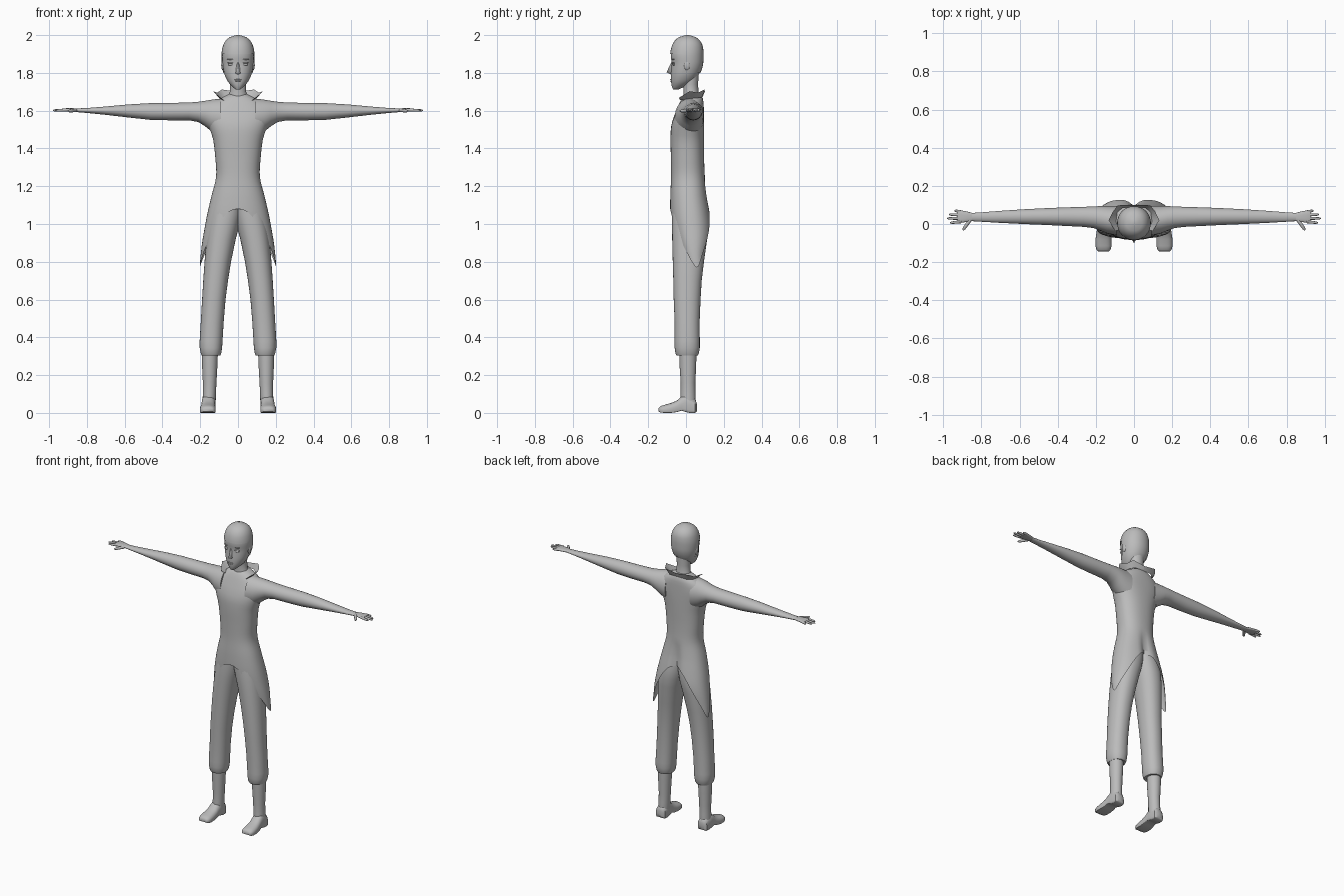
import bpy, bmesh, math
from mathutils import Vector

grey = bpy.data.materials.new("plain grey")
grey.diffuse_color = (0.5, 0.5, 0.5, 1)
N = 32


def make(name, verts, faces, mirror=False, angle=50):
    """Mesh object with clean normals, smooth shading and optional mirroring."""
    bm = bmesh.new()
    vs = [bm.verts.new(v) for v in verts]
    for f in faces:
        bm.faces.new([vs[i] for i in f])
    bmesh.ops.remove_doubles(bm, verts=bm.verts, dist=0.0002)
    bmesh.ops.recalc_face_normals(bm, faces=bm.faces)
    me = bpy.data.meshes.new(name)
    bm.to_mesh(me)
    bm.free()
    me.materials.append(grey)
    ob = bpy.data.objects.new(name, me)
    bpy.context.collection.objects.link(ob)
    if mirror:
        ob.modifiers.new("mirror", 'MIRROR').use_mirror_merge = False
    bpy.ops.object.select_all(action='DESELECT')
    ob.select_set(True)
    bpy.context.view_layer.objects.active = ob
    bpy.ops.object.shade_smooth_by_angle(angle=math.radians(angle))
    return ob


def loft(name, rings, caps=(True, True), mirror=False, keep=None, angle=50):
    n = len(rings[0])
    verts = [p for r in rings for p in r]
    faces = [(k * n + i, k * n + (i + 1) % n, (k + 1) * n + (i + 1) % n, (k + 1) * n + i)
             for k in range(len(rings) - 1) for i in range(n)]
    if keep:
        faces = [f for f in faces if keep(sum((Vector(verts[i]) for i in f), Vector()) / 4)]
    if caps[0]:
        faces.append(tuple(range(n))[::-1])
    if caps[1]:
        faces.append(tuple(range(len(verts) - n, len(verts))))
    return make(name, verts, faces, mirror, angle)


def oval(a0, a1, b0, b1, e=2.0, n=N):
    """Superellipse points between two bounds on each axis."""
    out = []
    for i in range(n):
        t = 2 * math.pi * i / n
        c, s = math.cos(t), math.sin(t)
        out.append(((a0 + a1) / 2 + (a1 - a0) / 2 * math.copysign(abs(c) ** (2 / e), c),
                    (b0 + b1) / 2 + (b1 - b0) / 2 * math.copysign(abs(s) ** (2 / e), s)))
    return out


def ring_z(z, x0, x1, y0, y1, e=2.0):
    return [(x, y, z) for x, y in oval(x0, x1, y0, y1, e)]


def ring_x(x, y0, y1, z0, z1, e=2.0, n=N):
    return [(x, y, z) for y, z in oval(y0, y1, z0, z1, e, n)]


def table(rows, z):
    """Smooth lookup in rows sorted from high to low z."""
    if z >= rows[0][0]:
        return rows[0][1:]
    for i in range(len(rows) - 1):
        a, b = rows[i], rows[i + 1]
        if z >= b[0]:
            t = (a[0] - z) / (a[0] - b[0])
            p, q = rows[max(i - 1, 0)], rows[min(i + 2, len(rows) - 1)]
            return [0.5 * (2 * a[k] + (b[k] - p[k]) * t + (2 * p[k] - 5 * a[k] + 4 * b[k] - q[k]) * t * t
                           + (3 * a[k] - p[k] - 3 * b[k] + q[k]) * t ** 3) for k in range(1, len(a))]
    return rows[-1][1:]


def blob(name, c, r, mirror=False):
    rings = []
    for k in range(9):
        t = math.pi * (k + 0.02) / 8.04
        s = math.sin(t)
        rings.append(ring_z(c[2] + r[2] * math.cos(t), c[0] - r[0] * s, c[0] + r[0] * s,
                            c[1] - r[1] * s, c[1] + r[1] * s))
    return loft(name, rings, mirror=mirror)


# Coat: z, half width, front y, back y
COAT = [(1.69, .045, -.005, .075), (1.67, .085, -.02, .088), (1.64, .135, -.035, .093), (1.58, .175, -.06, .095),
        (1.52, .155, -.078, .096), (1.45, .132, -.082, .096), (1.35, .12, -.08, .096), (1.25, .116, -.079, .1),
        (1.15, .14, -.083, .112), (1.05, .163, -.083, .13), (.97, .178, -.076, .141), (.9, .19, -.06, .138),
        (.83, .198, -.035, .125), (.77, .202, -.01, .118)]


def coat_point(i, z):
    hw, yf, yb = table(COAT, z)
    x, y = oval(-hw, hw, yf, yb, 2.3, 48)[i]
    if y > (yf + yb) / 2 and z < 1.25:   # split between the two tails
        y -= 0.035 * min(1, (1.25 - z) / .2) * math.exp(-(x / .025) ** 2)
    return (x, y, z)


def hem(i):
    s = math.sin(2 * math.pi * i / 48)
    return .77 + .31 * abs(s) ** (1.5 if s < 0 else 2.0)


coat = [[coat_point(i, 1.69 - .54 * k / 22) for i in range(48)] for k in range(23)]
coat += [[coat_point(i, 1.15 + (hem(i) - 1.15) * k / 10) for i in range(48)] for k in range(1, 11)]
loft("coat", coat, caps=(True, False), angle=60)

# Sleeves: x, y range, z range
ARM = [(.09, -.06, .094, 1.46, 1.664), (.14, -.05, .094, 1.49, 1.658), (.175, -.035, .094, 1.518, 1.652),
       (.21, -.022, .092, 1.54, 1.647), (.26, -.015, .09, 1.549, 1.643), (.36, -.01, .087, 1.549, 1.641),
       (.46, -.005, .083, 1.551, 1.64), (.58, 0, .077, 1.564, 1.633), (.7, .006, .069, 1.578, 1.622),
       (.8, .012, .061, 1.588, 1.614), (.85, .015, .058, 1.592, 1.612)]
loft("sleeves", [ring_x(*r) for r in ARM], mirror=True)

# Hands
loft("palms", [ring_x(.84, .018, .056, 1.594, 1.61, 2.5), ring_x(.87, .012, .064, 1.594, 1.613, 2.5),
               ring_x(.91, .006, .072, 1.595, 1.613, 2.5), ring_x(.925, .01, .07, 1.597, 1.61, 2.5)], mirror=True)


def finger(name, p, q, r):
    p, q = Vector(p), Vector(q)
    d = (q - p).normalized()
    u = d.cross(Vector((0, 0, 1))).normalized()
    w = u.cross(d)
    rings = [[p.lerp(q, t) + (u * a + w * b) * r * f for a, b in oval(-1, 1, -1, 1, 2, 10)]
             for t, f in ((0, 1), (.5, .95), (.85, .8), (1, .35))]
    loft(name, rings, mirror=True)


for nm, y0, x1, y1 in (("index_fingers", .012, .965, .006), ("middle_fingers", .03, .98, .029),
                       ("ring_fingers", .047, .97, .05), ("little_fingers", .064, .94, .07)):
    finger(nm, (.905, y0, 1.604), (x1, y1, 1.601), .0078)
finger("thumbs", (.86, .02, 1.602), (.897, -.032, 1.598), .0095)

# Trousers: z, inner x, outer x, front y, back y
LEG = [(1.14, -.03, .125, -.07, .098), (1.05, -.02, .148, -.074, .115), (.98, -.004, .16, -.074, .118),
       (.92, .012, .167, -.073, .112), (.8, .037, .177, -.07, .095), (.7, .053, .184, -.067, .083),
       (.6, .066, .19, -.065, .077), (.48, .076, .197, -.06, .072), (.38, .082, .203, -.06, .073),
       (.345, .084, .203, -.06, .073), (.315, .089, .197, -.056, .068), (.303, .094, .192, -.05, .062)]
loft("trousers", [ring_z(*r, 2.2) for r in LEG], mirror=True)

# Shins
SHIN = [(.33, .106, .192, -.035, .055), (.25, .109, .19, -.034, .054), (.16, .114, .186, -.028, .049),
        (.1, .117, .186, -.028, .05), (.06, .118, .188, -.03, .052), (.02, .122, .188, -.025, .05)]
loft("shins", [ring_z(*r) for r in SHIN], mirror=True)

# Feet: y, centre x, half width, sole z, top z
FOOT = [(.057, .155, .02, .008, .05), (.048, .155, .034, 0, .075), (.02, .155, .037, 0, .09),
        (-.005, .156, .037, .006, .1), (-.025, .157, .037, .012, .085), (-.05, .158, .039, .004, .064),
        (-.08, .16, .042, 0, .052), (-.115, .16, .042, 0, .042), (-.135, .16, .037, .002, .036),
        (-.145, .16, .026, .008, .026)]
loft("feet", [[(x, y, max(z, s)) for x, z in oval(c - w, c + w, s - (t - s) * .35, t, 2.4)]
              for y, c, w, s, t in FOOT], mirror=True)

# Neck
loft("neck", [ring_z(1.82, -.05, .05, -.02, .068), ring_z(1.74, -.043, .043, -.016, .064),
              ring_z(1.70, -.043, .043, -.012, .066), ring_z(1.66, -.06, .06, -.015, .075)])

# Head: z, half width, front y, back y
HEAD = [(1.999, .008, .0, .016), (1.993, .034, -.028, .042), (1.975, .058, -.052, .067), (1.95, .073, -.068, .082),
        (1.92, .081, -.077, .088), (1.89, .084, -.08, .089), (1.85, .082, -.076, .087), (1.82, .078, -.078, .08),
        (1.79, .071, -.08, .067), (1.765, .06, -.08, .05), (1.745, .047, -.078, .025), (1.725, .028, -.074, -.01),
        (1.712, .012, -.068, -.04)]


def head_ring(z, g=0.0):
    hw, yf, yb = table(HEAD, z)
    return ring_z(z, -hw - g, hw + g, yf - g, yb + g, 2.1)


loft("head", [head_ring(1.999 - .287 * (k / 28)) for k in range(29)])
# Close-fitting hood, open around the face
hood_z = [2.0, 1.997] + [1.99 - .01 * k for k in range(20)]
loft("hood", [head_ring(min(z, 1.999), .004) if z < 2 else [(x, y, 2.0) for x, y, _ in head_ring(1.999)]
              for z in hood_z], caps=(True, False),
     keep=lambda c: c.z > 1.9 or c.y > -.02)

# Face details
nose = [(0, -.076, 1.86), (-.008, -.074, 1.845), (.008, -.074, 1.845), (0, -.103, 1.803),
        (-.014, -.076, 1.798), (.014, -.076, 1.798), (0, -.077, 1.79)]
make("nose", nose, [(0, 1, 3), (0, 3, 2), (1, 4, 3), (2, 3, 5), (4, 6, 3), (6, 5, 3)], angle=80)
blob("eyes", (.037, -.064, 1.845), (.017, .008, .007), True)
blob("upper_lids", (.037, -.066, 1.853), (.02, .008, .003), True)
blob("brows", (.037, -.067, 1.872), (.021, .008, .003), True)
blob("upper_lip", (0, -.079, 1.764), (.018, .006, .003))
blob("lower_lip", (0, -.078, 1.757), (.014, .006, .003))

# Ears under the hood
blob("ears", (.08, .005, 1.84), (.009, .016, .026), True)

# Open flared collar: paired lower and upper edge points from front to back
low = [(.075, -.03, 1.655), (.092, .01, 1.66), (.088, .06, 1.667), (.06, .086, 1.672), (0, .088, 1.674)]
top = [(.098, -.038, 1.668), (.133, .02, 1.703), (.11, .065, 1.695), (.085, .098, 1.712), (0, .1, 1.7)]
make("collar", low + top, [(i, i + 1, i + 6, i + 5) for i in range(4)], True, angle=40)
